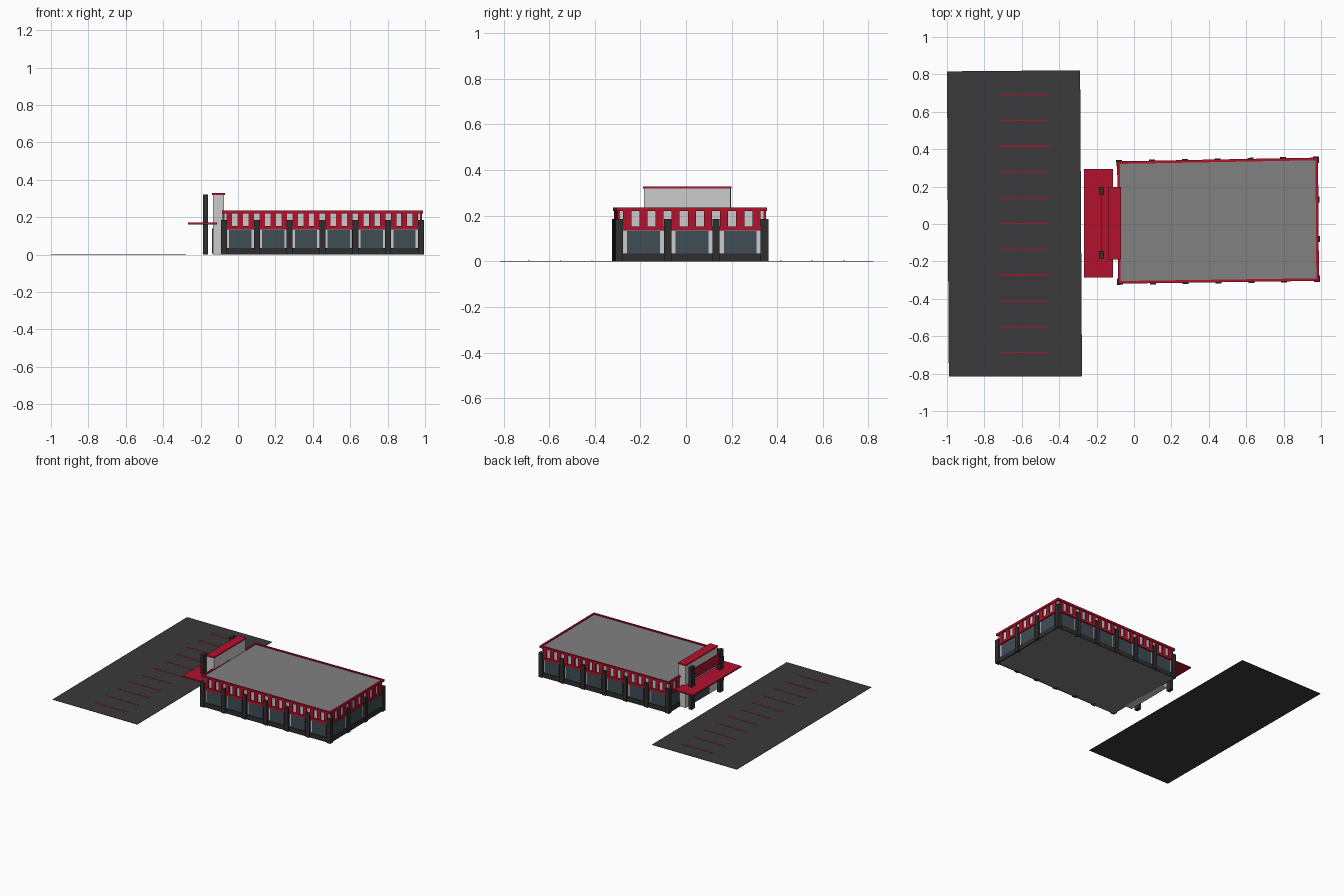
import bpy, bmesh
from mathutils import Vector

if "Cube" in bpy.data.objects:
    bpy.data.objects.remove(bpy.data.objects["Cube"])


def mat(name, rgb):
    m = bpy.data.materials.new(name)
    m.diffuse_color = (*rgb, 1)
    m.use_nodes = True
    m.node_tree.nodes["Principled BSDF"].inputs["Base Color"].default_value = m.diffuse_color
    return m


RED = mat("red", (0.45, 0.006, 0.027))
DARK = mat("charcoal", (0.028, 0.028, 0.03))
LOT = mat("asphalt", (0.042, 0.042, 0.044))
GLASS = mat("glass", (0.05, 0.075, 0.088))
LIGHT = mat("light_wall", (0.68, 0.68, 0.66))
GREY = mat("roof_grey", (0.22, 0.22, 0.22))
parts = {}


def prism(name, m, quad, z0, z1):
    """Add a vertical prism over a counter-clockwise quad to the named part."""
    bm = parts.setdefault(name, (bmesh.new(), m))[0]
    lo = [bm.verts.new((p[0], p[1], z0)) for p in quad]
    hi = [bm.verts.new((p[0], p[1], z1)) for p in quad]
    bm.faces.new(lo[::-1])
    bm.faces.new(hi)
    for i in range(4):
        j = (i + 1) % 4
        bm.faces.new((lo[i], lo[j], hi[j], hi[i]))


def box(name, m, x0, x1, y0, y1, z0, z1):
    prism(name, m, [(x0, y0), (x1, y0), (x1, y1), (x0, y1)], z0, z1)


def inset(quad, d):
    sx, sy = (1, -1, -1, 1), (1, 1, -1, -1)
    return [(p[0] + sx[i] * d, p[1] + sy[i] * d) for i, p in enumerate(quad)]


# Building footprint, slightly skewed
Q = [(-0.086, -0.319), (0.989, -0.304), (0.984, 0.355), (-0.09, 0.335)]
prism("floor_slab", GREY, inset(Q, 0.006), 0, 0.004)
prism("building_walls", LIGHT, inset(Q, 0.012), 0.004, 0.222)
prism("roof_deck", GREY, inset(Q, 0.01), 0.222, 0.229)


def wall(P, R, bays, first=0, last=0, details=True):
    P, R = Vector(P), Vector(R)
    L = (R - P).length
    u = (R - P) / L
    n = Vector((u.y, -u.x))

    def slab(name, m, a, b, d0, d1, z0, z1):
        prism(name, m, [P + u * a + n * d1, P + u * b + n * d1,
                        P + u * b + n * d0, P + u * a + n * d0], z0, z1)

    # Cornice, plinth and striped fascia
    slab("roof_cornice", RED, 0, L, -0.014, 0, 0.22, 0.236)
    slab("plinth", DARK, 0.004, L - 0.004, -0.014, -0.003, 0, 0.035)
    step = (L - 0.022) / bays
    for i in range(bays + 1):
        c = 0.011 + step * i
        if first <= i <= bays - last:
            slab("pillars", DARK, c - 0.016, c + 0.016, -0.028, 0.006, 0, 0.185)
        if i == bays:
            break
        for k in range(3):
            s = c + step * (k + 0.5) / 3
            w = step / 12
            slab("fascia_stripes", RED, s - w, s + w, -0.013, -0.004, 0.15, 0.221)
        if details:
            a, b = c + step * 0.16, c + step * 0.84
            slab("windows", GLASS, a, b, -0.013, -0.008, 0.035, 0.132)
            slab("awning_valance", RED, c + 0.016, c + step - 0.016,
                 -0.013, -0.001, 0.135, 0.153)


wall(Q[0], Q[1], 6)
wall(Q[2], Q[3], 6)
wall(Q[1], Q[2], 3, 1, 1)
wall(Q[3], Q[0], 3, 1, 3)

# Entrance tower with cap and glazed door
box("entrance_tower", LIGHT, -0.134, -0.074, -0.185, 0.195, 0, 0.32)
box("tower_cap", RED, -0.138, -0.07, -0.189, 0.199, 0.319, 0.329)
box("entrance_doors", GLASS, -0.139, -0.133, -0.085, 0.095, 0.005, 0.14)

# Canopy, its posts and the panel between them
box("entrance_canopy", RED, -0.266, -0.112, -0.285, 0.295, 0.162, 0.172)
for y in (-0.165, 0.178):
    box("canopy_posts", DARK, -0.186, -0.16, y - 0.02, y + 0.02, 0, 0.32)
box("panel_board", RED, -0.175, -0.171, -0.15, 0.16, 0.215, 0.295)

# Parking area with bay lines
prism("parking_lot", LOT, [(-0.99, -0.816), (-0.278, -0.814), (-0.288, 0.822), (-1.0, 0.816)], 0, 0.002)
for i in range(11):
    y = -0.688 + i * 0.138
    box("parking_lines", RED, -0.72, -0.455, y - 0.003, y + 0.003, 0.001, 0.0035)

# Turn the collected parts into objects
for name, (bm, m) in parts.items():
    bmesh.ops.recalc_face_normals(bm, faces=bm.faces)
    me = bpy.data.meshes.new(name)
    bm.to_mesh(me)
    bm.free()
    me.materials.append(m)
    bpy.context.collection.objects.link(bpy.data.objects.new(name, me))
